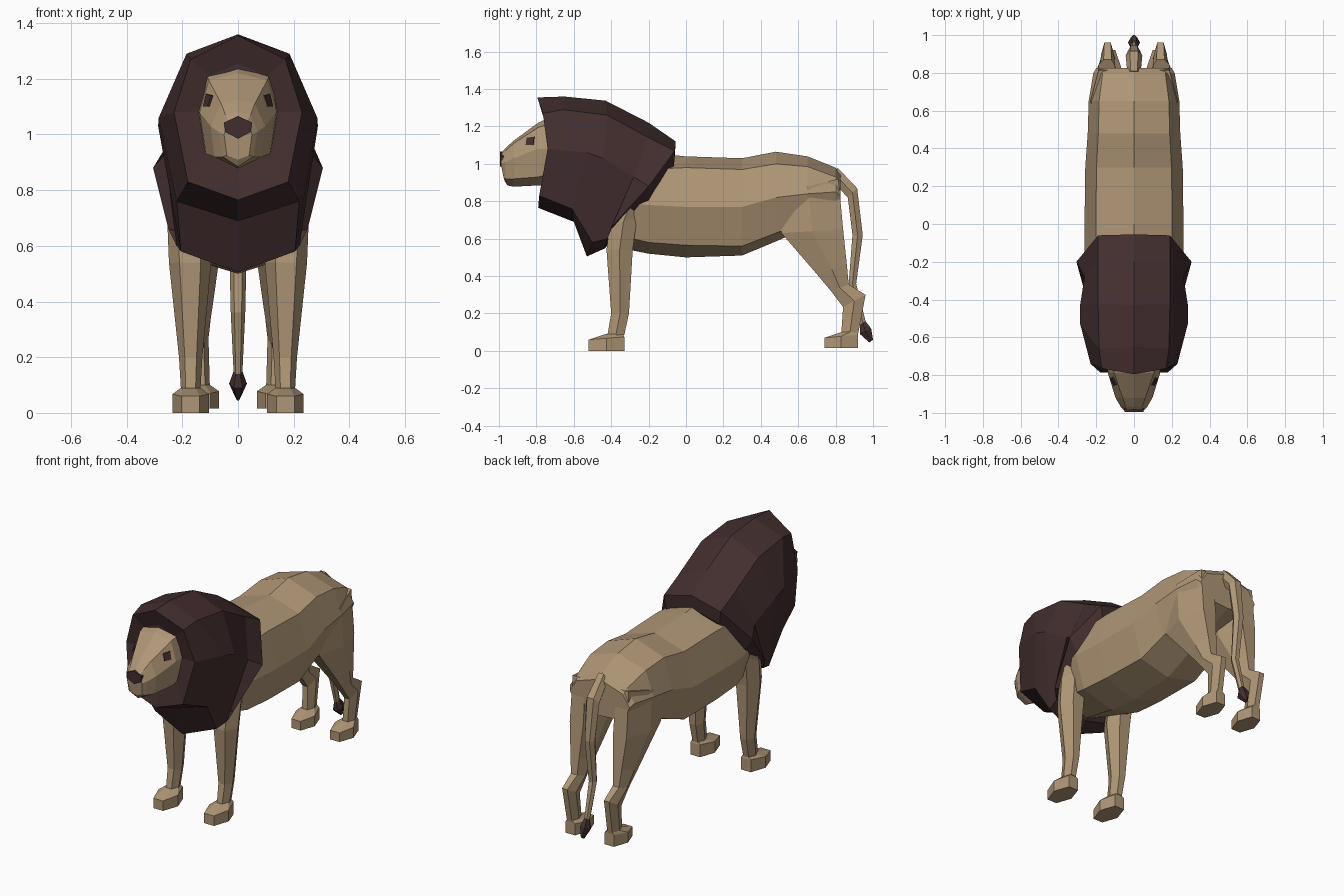
import bpy, bmesh
from mathutils import Vector
from mathutils.bvhtree import BVHTree


def material(name, rgb):
    m = bpy.data.materials.new(name)
    m.diffuse_color = (*rgb, 1)
    return m


TAN = material("tan fur", (0.43, 0.305, 0.18))
DARK = material("dark brown fur", (0.056, 0.027, 0.028))


def loft(name, rings, mat, mirror=False):
    """Skin a list of closed rings with quads and cap both ends."""
    bm = bmesh.new()
    loops = [[bm.verts.new(p) for p in r] for r in rings]
    for a, b in zip(loops, loops[1:]):
        for i in range(len(a)):
            j = (i + 1) % len(a)
            bm.faces.new((a[i], a[j], b[j], b[i]))
    bm.faces.new(loops[0])
    bm.faces.new(loops[-1])
    bmesh.ops.recalc_face_normals(bm, faces=bm.faces)
    tree = BVHTree.FromBMesh(bm)
    me = bpy.data.meshes.new(name)
    bm.to_mesh(me)
    bm.free()
    me.materials.append(mat)
    ob = bpy.data.objects.new(name, me)
    bpy.context.collection.objects.link(ob)
    if mirror:
        ob.modifiers.new("mirror", 'MIRROR').use_mirror_merge = False
    return tree


def sym(half):
    """Full ring from the points of its +x half (first and last lie on x = 0)."""
    return half + [(-x, y, z) for x, y, z in half[-2:0:-1]]


def hexring(yf, zf, yb, zb, xc, hw, flat=0.5):
    """Hexagon with flat front and back edges, given by its front and back midpoints."""
    ym, zm, w = (yf + yb) / 2, (zf + zb) / 2, hw * flat
    return [(xc - w, yf, zf), (xc + w, yf, zf), (xc + hw, ym, zm),
            (xc + w, yb, zb), (xc - w, yb, zb), (xc - hw, ym, zm)]


# Body: y, spine, shoulder, flank, low, belly heights, half width
body = [(-.45, 1.05, .98, .80, .64, .57, .21),
        (-.20, 1.06, .97, .78, .58, .52, .262),
        (.00, 1.04, .98, .77, .565, .50, .262),
        (.30, 1.03, .97, .77, .56, .51, .258),
        (.48, 1.065, 1.00, .82, .63, .585, .245),
        (.65, 1.04, .985, .84, .69, .66, .24),
        (.80, .98, .93, .85, .73, .72, .215),
        (.825, .95, .90, .83, .74, .73, .20)]
loft("body", [sym([(0, y, t), (w * .77, y, s), (w, y, f), (w * .77, y, l), (0, y, b)])
              for y, t, s, f, l, b, w in body], TAN)

# Head
head = loft("head", [sym(r) for r in [
    [(0, -.68, 1.27), (.12, -.68, 1.23), (.145, -.68, 1.08), (.125, -.68, .96), (0, -.68, .89)],
    [(0, -.79, 1.22), (.105, -.79, 1.195), (.138, -.79, 1.08), (.115, -.79, .93), (0, -.79, .885)],
    [(0, -.92, 1.125), (.06, -.92, 1.11), (.098, -.92, 1.03), (.085, -.92, .92), (0, -.92, .878)],
    [(0, -.965, 1.085), (.045, -.965, 1.07), (.07, -.968, 1.01), (.055, -.965, .92), (0, -.955, .885)],
    [(0, -.985, 1.06), (.035, -.985, 1.05), (.05, -.99, 1.0), (.04, -.975, .925), (0, -.97, .91)]]], TAN)

# Nose
nose = [(0, 1.065), (.05, 1.042), (.045, 1.008), (0, .985)]
loft("nose", [sym([(x, y, z) for x, z in nose]) for y in (-.965, -.994)], DARK)

# Eyes: thin plates projected on the cheeks
corners = [(-.855, 1.10), (-.815, 1.10), (-.81, 1.145), (-.85, 1.14)]
hits = [head.ray_cast(Vector((1, y, z)), Vector((-1, 0, 0)))[0] for y, z in corners]
loft("eyes", [[h + Vector((d, -d / 2, 0)) for h in hits] for d in (-.003, .005)], DARK, True)

# Mane: face opening, rim, crown, shoulders and flared back edge
loft("mane", [sym(r) for r in [
    [(0, -.76, 1.255), (.105, -.75, 1.21), (.14, -.735, 1.08), (.115, -.75, .95), (0, -.75, .88)],
    [(0, -.795, 1.355), (.17, -.765, 1.27), (.23, -.74, 1.08), (.18, -.785, .83), (0, -.79, .765)],
    [(0, -.65, 1.36), (.185, -.66, 1.29), (.285, -.53, 1.06), (.22, -.61, .76), (0, -.60, .69)],
    [(0, -.43, 1.338), (.19, -.42, 1.26), (.287, -.44, 1.03), (.205, -.50, .58), (0, -.53, .505)],
    [(0, -.20, 1.22), (.19, -.20, 1.14), (.262, -.28, .93), (.22, -.42, .60), (0, -.43, .55)],
    [(0, -.055, 1.12), (.19, -.06, 1.07), (.305, -.20, .88), (.25, -.40, .66), (0, -.40, .60)],
    [(0, -.06, 1.04), (.18, -.065, .99), (.25, -.20, .80), (.20, -.38, .66), (0, -.38, .60)]]], DARK)

# Front legs and paws
loft("front_legs", [hexring(*r) for r in [
    (-.36, .86, -.18, .84, .19, .065),
    (-.41, .66, -.26, .72, .178, .076),
    (-.425, .54, -.285, .54, .172, .076),
    (-.40, .20, -.305, .20, .170, .042),
    (-.42, .085, -.33, .085, .170, .035)]], TAN, True)
loft("front_paws", [hexring(*r) for r in [
    (-.52, 0, -.33, 0, .17, .065), (-.52, .06, -.33, .075, .17, .065),
    (-.43, .09, -.335, .09, .17, .035)]], TAN, True)

# Hind legs and paws
loft("hind_legs", [hexring(*r) for r in [
    (.49, .84, .815, .92, .145, .085),
    (.51, .63, .84, .65, .145, .09),
    (.70, .41, .86, .46, .142, .058),
    (.775, .32, .87, .355, .140, .042),
    (.84, .235, .96, .30, .140, .034),
    (.83, .09, .92, .09, .135, .034)]], TAN, True)
loft("hind_paws", [hexring(*r) for r in [
    (.74, .015, .92, .015, .13, .062), (.74, .07, .92, .085, .13, .062),
    (.83, .10, .92, .10, .135, .035)]], TAN, True)

# Tail and tuft
loft("tail", [hexring(*r) for r in [
    (.79, .90, .81, .98, 0, .035),
    (.865, .82, .915, .87, 0, .044),
    (.89, .62, .945, .62, 0, .032),
    (.87, .36, .91, .36, 0, .026),
    (.93, .14, .96, .16, 0, .016)]], TAN)
loft("tail_tuft", [hexring(*r) for r in [
    (.93, .145, .955, .165, 0, .014),
    (.93, .09, .99, .12, 0, .032),
    (.98, .045, 1.0, .06, 0, .008)]], DARK)
